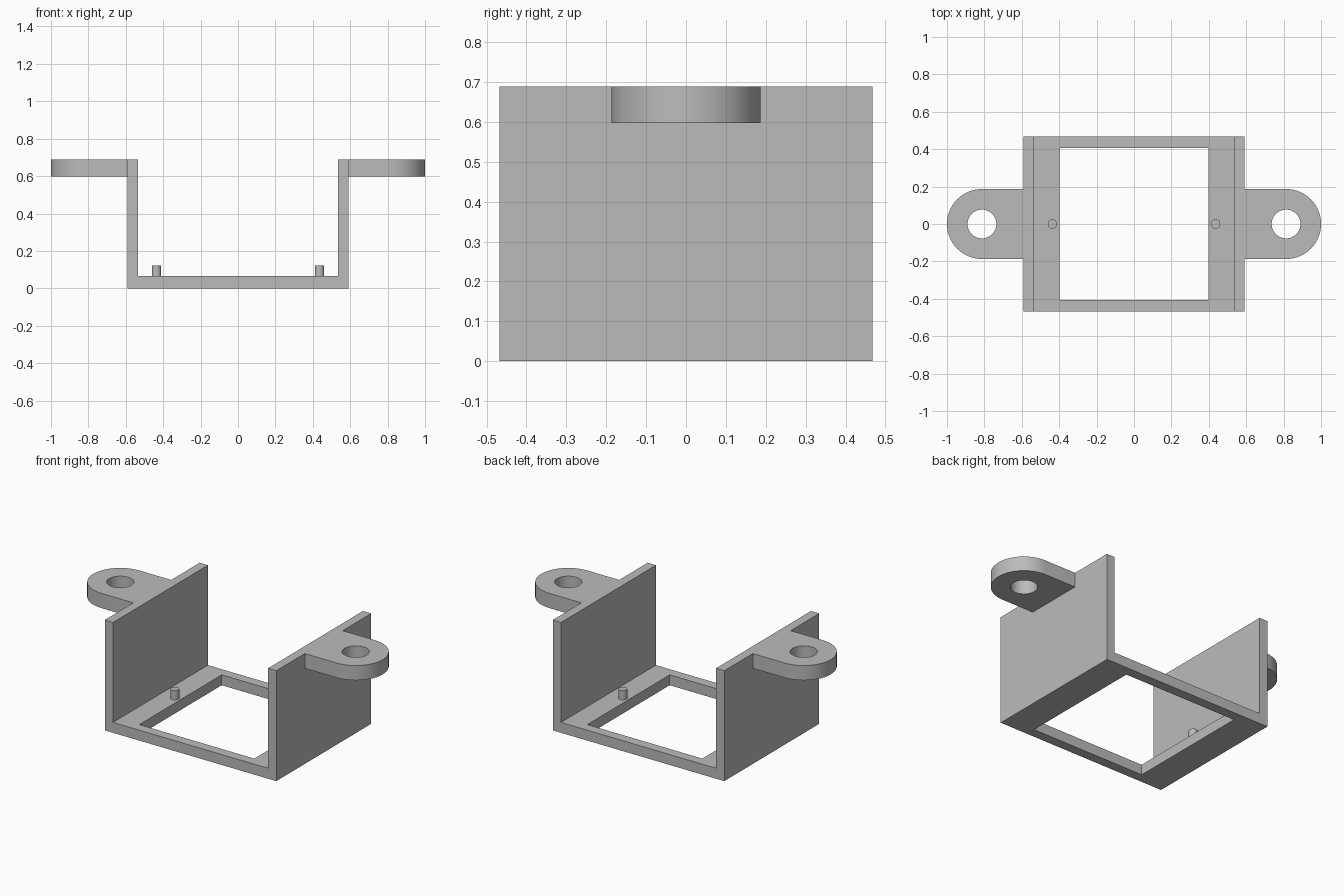
import bpy, bmesh, math
from mathutils import Vector

if "Cube" in bpy.data.objects:
    bpy.data.objects.remove(bpy.data.objects["Cube"], do_unlink=True)

grey = bpy.data.materials.new("plain grey")
grey.use_nodes = True
grey.diffuse_color = (0.5, 0.5, 0.5, 1)
grey.node_tree.nodes["Principled BSDF"].inputs["Base Color"].default_value = (0.5, 0.5, 0.5, 1)

HALF_W, INNER_W, HALF_D = 0.592, 0.535, 0.468
HEIGHT, FLOOR = 0.689, 0.065
LUG_X, LUG_R, LUG_Z = 0.813, 0.187, 0.597


def prism(name, outline, sweep):
    """Solid made by sweeping a closed outline along a vector."""
    bm = bmesh.new()
    face = bm.faces.new([bm.verts.new(p) for p in outline])
    swept = bmesh.ops.extrude_face_region(bm, geom=[face], use_keep_orig=True)
    moved = [v for v in swept["geom"] if isinstance(v, bmesh.types.BMVert)]
    bmesh.ops.translate(bm, verts=moved, vec=Vector(sweep))
    bmesh.ops.recalc_face_normals(bm, faces=bm.faces)
    mesh = bpy.data.meshes.new(name)
    bm.to_mesh(mesh)
    bm.free()
    mesh.materials.append(grey)
    obj = bpy.data.objects.new(name, mesh)
    bpy.context.collection.objects.link(obj)
    return obj


def arc(cx, r, z, start, end, steps):
    """Points on an arc in a level plane, centred on y = 0."""
    angles = [start + (end - start) * i / steps for i in range(steps + 1)]
    return [(cx + r * math.cos(a), r * math.sin(a), z) for a in angles]


def circle(cx, r, z, steps):
    return arc(cx, r, z, 0, math.tau, steps)[:-1]


def finish(obj, cutter=None, mirrored=False):
    """Cut, mirror across x, apply, and shade round faces smooth."""
    if cutter:
        cutter.hide_render = True
        cut = obj.modifiers.new("cut", "BOOLEAN")
        cut.operation, cut.solver, cut.object = "DIFFERENCE", "EXACT", cutter
    if mirrored:
        obj.modifiers.new("mirror", "MIRROR")
    bpy.context.view_layer.update()
    graph = bpy.context.evaluated_depsgraph_get()
    mesh = bpy.data.meshes.new_from_object(obj.evaluated_get(graph))
    obj.modifiers.clear()
    obj.data = mesh
    if cutter:
        bpy.data.objects.remove(cutter, do_unlink=True)
    bpy.ops.object.select_all(action="DESELECT")
    obj.select_set(True)
    bpy.context.view_layer.objects.active = obj
    bpy.ops.object.shade_smooth_by_angle(angle=math.radians(30))


# U-shaped channel with a rectangular opening in its floor
right_half = [(INNER_W, FLOOR), (INNER_W, HEIGHT), (HALF_W, HEIGHT), (HALF_W, 0)]
section = right_half + [(-x, z) for x, z in reversed(right_half)]
channel = prism("channel_bracket", [(x, -HALF_D, z) for x, z in section], (0, 2 * HALF_D, 0))
opening = prism("floor_opening", [(sx * 0.397, sy * 0.406, -0.1) for sx, sy in
                                  ((-1, -1), (1, -1), (1, 1), (-1, 1))], (0, 0, 0.3))
finish(channel, opening)

# Rounded mounting lugs with screw holes
outline = [(HALF_W, -LUG_R, LUG_Z)]
outline += arc(LUG_X, LUG_R, LUG_Z, -math.pi / 2, math.pi / 2, 32)
outline += [(HALF_W, LUG_R, LUG_Z)]
lugs = prism("mounting_lugs", outline, (0, 0, HEIGHT - LUG_Z))
hole = prism("screw_hole", circle(LUG_X, 0.077, LUG_Z - 0.1, 48), (0, 0, 0.4))
finish(lugs, hole, mirrored=True)

# Small locating pegs on the floor
pegs = prism("locating_pegs", circle(0.436, 0.025, FLOOR, 32), (0, 0, 0.057))
finish(pegs, mirrored=True)
